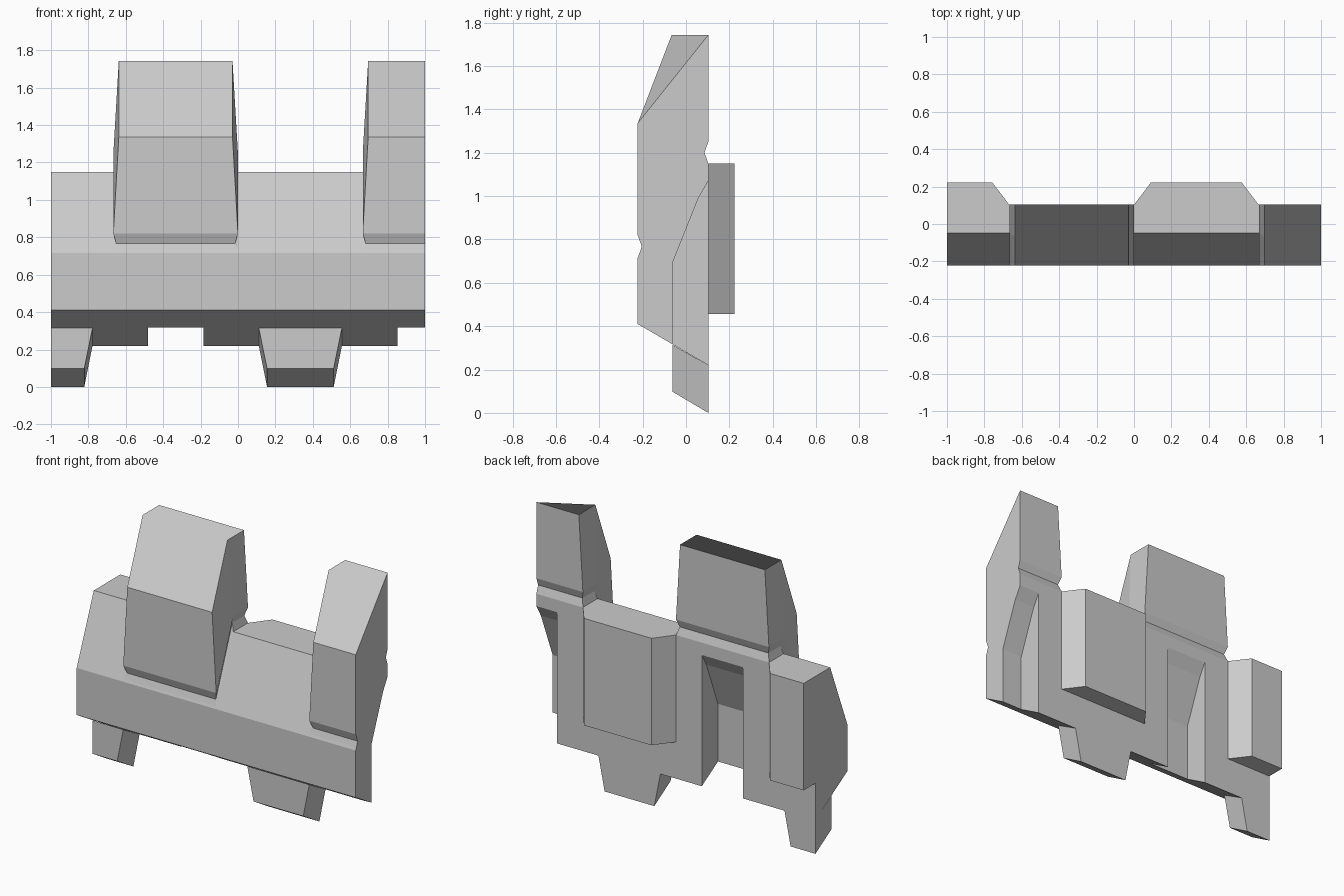
import bpy, bmesh

if "Cube" in bpy.data.objects:
    bpy.data.objects.remove(bpy.data.objects["Cube"])

END = 1.0            # the piece is a repeating trim, cut off at x = +-1
FRONT, BACK = -0.223, 0.103


def loft(name, loops, clip=True):
    """Skin a stack of equal-length loops, cap both ends, trim at x = +-END."""
    bm = bmesh.new()
    rings = [[bm.verts.new(p) for p in loop] for loop in loops]
    n = len(rings[0])
    for a, b in zip(rings, rings[1:]):
        for i in range(n):
            j = (i + 1) % n
            bm.faces.new((a[i], a[j], b[j], b[i]))
    bm.faces.new(rings[0][::-1])
    bm.faces.new(rings[-1])
    if clip:
        for s in (-1, 1):
            geom = bm.verts[:] + bm.edges[:] + bm.faces[:]
            cut = bmesh.ops.bisect_plane(bm, geom=geom, dist=1e-5, plane_co=(s * END, 0, 0),
                                         plane_no=(s, 0, 0), clear_outer=True)["geom_cut"]
            edges = [e for e in cut if isinstance(e, bmesh.types.BMEdge) and e.is_boundary]
            if edges:
                bmesh.ops.holes_fill(bm, edges=edges, sides=0)
    bmesh.ops.recalc_face_normals(bm, faces=bm.faces[:])
    mesh = bpy.data.meshes.new(name)
    bm.to_mesh(mesh)
    bm.free()
    obj = bpy.data.objects.new(name, mesh)
    bpy.context.collection.objects.link(obj)
    return obj


def extrude_x(name, profile, x0, x1, clip=True):
    return loft(name, [[(x, y, z) for y, z in profile] for x in (x0, x1)], clip)


def mirrored_loop(cx, half, pts):
    """Loop going along pts on the left side and back along them on the right."""
    return [(cx - half, y, z) for y, z in pts] + [(cx + half, y, z) for y, z in reversed(pts)]


# Wall body
wall = extrude_x("wall_body", [(FRONT, 0.41), (FRONT, 0.715), (-0.048, 1.15),
                               (BACK, 1.15), (BACK, 0.22)], -END, END)

# Slots cut into the back, open at the bottom
slot = [(-0.063, 0.1), (-0.063, 0.69), (0.057, 0.99), (BACK, 1.07), (0.2, 1.24), (0.2, 0.1)]
for cx in (-1 / 3, 1.0):
    cutter = extrude_x("slot_cutter", slot, cx - 0.148, cx + 0.148, clip=False)
    cutter.hide_render = True
    mod = wall.modifiers.new("slot", 'BOOLEAN')
    mod.operation, mod.solver, mod.object = 'DIFFERENCE', 'EXACT', cutter
    bpy.context.view_layer.objects.active = wall
    bpy.ops.object.modifier_apply(modifier=mod.name)
    bpy.data.objects.remove(cutter)

# Merlons: (half width, back / bend / front points) from the buried root to the top
merlon_levels = [
    (0.315, [(0.085, 1.10), (-0.03, 1.10), (-0.19, 0.69)]),
    (0.333, [(BACK, 1.15), (-0.048, 1.15), (-0.222, 0.715)]),
    (0.318, [(0.085, 1.20), (-0.036, 1.20), (-0.204, 0.768)]),
    (0.333, [(BACK, 1.25), (-0.05, 1.25), (FRONT, 0.82)]),
    (0.304, [(BACK, 1.743), (-0.066, 1.743), (FRONT, 1.335)]),
]
for cx in (-1 / 3, 1.0):
    loft("merlon", [mirrored_loop(cx, h, p) for h, p in merlon_levels])

for cx in (-1.0, 1 / 3):
    # Tapered corbel under the wall
    loft("corbel", [mirrored_loop(cx, h, p) for h, p in (
        (0.178, [(-0.063, 0.098), (BACK, 0.0)]),
        (0.222, [(-0.063, 0.314), (BACK, 0.22)]))])
    # Raised back panel with slanted sides
    loft("back_panel", [[(cx - 0.333, BACK, z), (cx + 0.333, BACK, z),
                         (cx + 0.242, 0.223, z), (cx - 0.242, 0.223, z)]
                        for z in (0.457, 1.15)])
